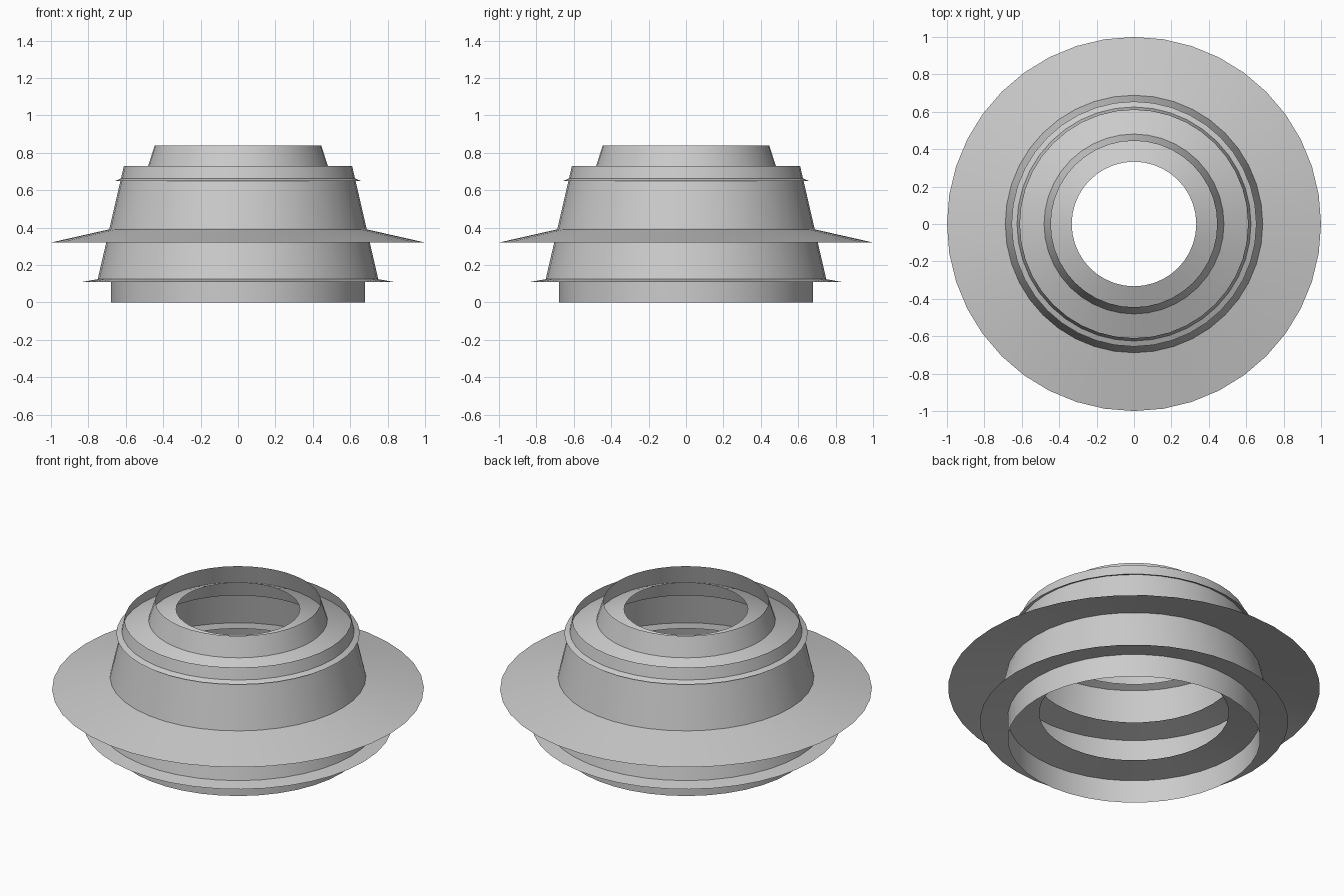
import bpy, bmesh, math

if "Cube" in bpy.data.objects:
    bpy.data.objects.remove(bpy.data.objects["Cube"])

SEGMENTS = 40


def conical_band(name, r_low, z_low, r_high, z_high):
    """Open thin band turned around the z axis, outside facing out/up."""
    bm = bmesh.new()
    low, high = [], []
    for i in range(SEGMENTS):
        a = 2 * math.pi * i / SEGMENTS
        c, s = math.cos(a), math.sin(a)
        low.append(bm.verts.new((r_low * c, r_low * s, z_low)))
        high.append(bm.verts.new((r_high * c, r_high * s, z_high)))
    for i in range(SEGMENTS):
        j = (i + 1) % SEGMENTS
        face = bm.faces.new((low[i], low[j], high[j], high[i]))
        face.smooth = True
    mesh = bpy.data.meshes.new(name)
    bm.to_mesh(mesh)
    bm.free()
    obj = bpy.data.objects.new(name, mesh)
    bpy.context.collection.objects.link(obj)
    return obj


# Upright walls, bottom to top
conical_band("base_ring", 0.68, 0.0, 0.68, 0.136)
conical_band("main_wall", 0.75, 0.124, 0.61, 0.73)
conical_band("top_collar", 0.51, 0.636, 0.445, 0.84)

# Sloping flanges that pass through the walls
conical_band("lower_flange", 0.83, 0.11, 0.51, 0.165)
conical_band("wide_brim", 1.0, 0.32, 0.548, 0.422)
conical_band("upper_flange", 0.655, 0.65, 0.333, 0.793)
